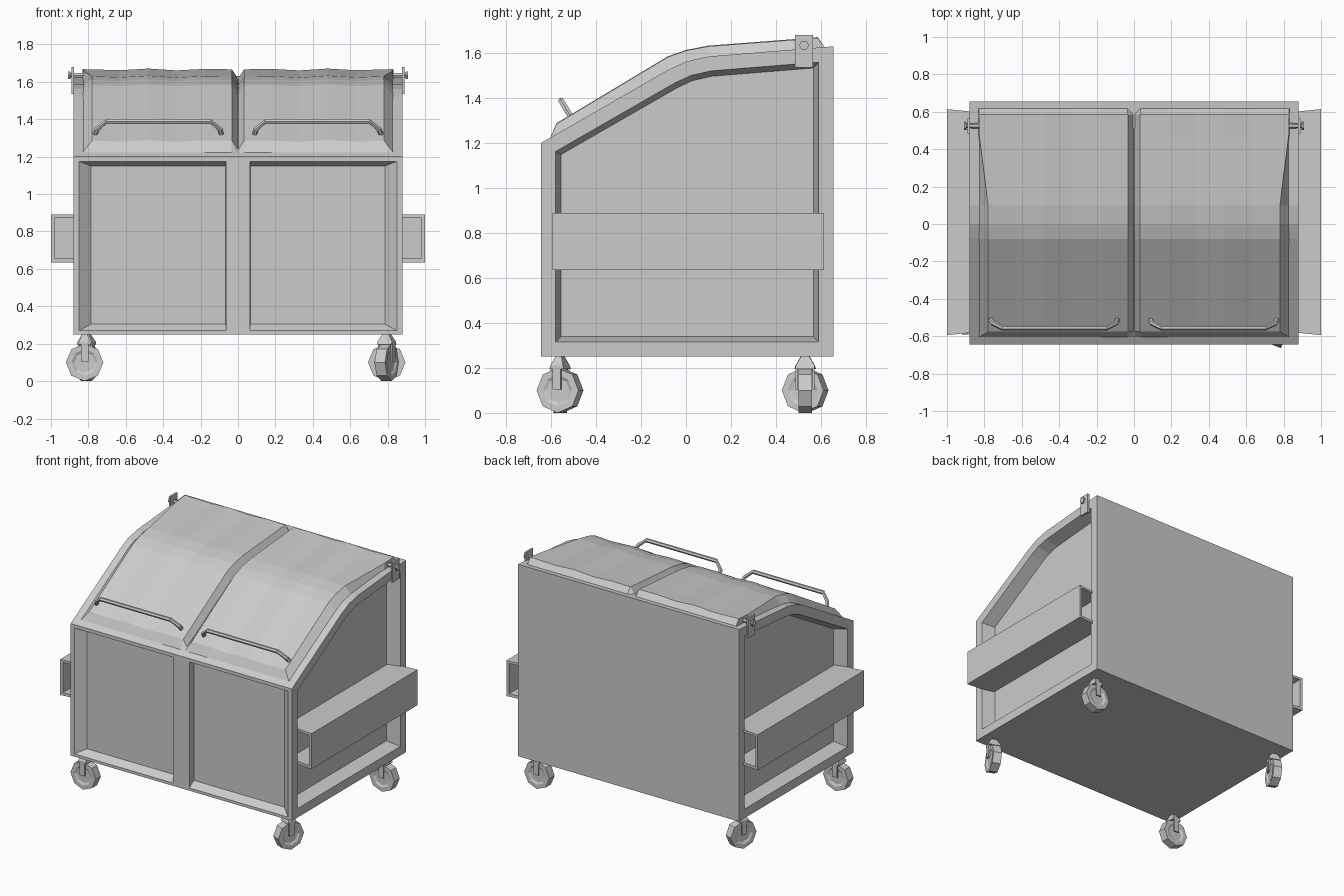
import bpy, bmesh
from math import cos, sin, pi, atan2
from mathutils import Vector, Matrix

if "Cube" in bpy.data.objects:
    bpy.data.objects.remove(bpy.data.objects["Cube"])


def finish(bm, name, matrix=None):
    bmesh.ops.recalc_face_normals(bm, faces=bm.faces)
    me = bpy.data.meshes.new(name)
    bm.to_mesh(me)
    bm.free()
    ob = bpy.data.objects.new(name, me)
    bpy.context.collection.objects.link(ob)
    if matrix:
        ob.matrix_world = matrix
    return ob


def skin(bm, rings, caps=True, loop=False):
    """Join successive closed rings of points with quads."""
    vs = [[bm.verts.new(p) for p in r] for r in rings]
    n = len(vs[0])
    pairs = list(zip(vs, vs[1:])) + ([(vs[-1], vs[0])] if loop else [])
    for a, b in pairs:
        for i in range(n):
            bm.faces.new((a[i], a[(i + 1) % n], b[(i + 1) % n], b[i]))
    if caps and not loop:
        bm.faces.new(vs[0])
        bm.faces.new(vs[-1])


def box(bm, lo, hi):
    rect = lambda z: [(lo[0], lo[1], z), (hi[0], lo[1], z), (hi[0], hi[1], z), (lo[0], hi[1], z)]
    skin(bm, [rect(lo[2]), rect(hi[2])])


def circle(r, x, n):
    return [(x, r * cos(2 * pi * i / n), r * sin(2 * pi * i / n)) for i in range(n)]


# Body: side profile extruded across, with recessed panels
profile = [(-0.645, 0.25), (0.655, 0.25), (0.655, 1.63), (0.1, 1.585),
           (0.0, 1.562), (-0.08, 1.525), (-0.645, 1.2)]
bm = bmesh.new()
skin(bm, [[(x, y, z) for y, z in profile] for x in (-0.88, 0, 0.88)])
bmesh.ops.recalc_face_normals(bm, faces=bm.faces)
bm.normal_update()
sides = [f for f in bm.faces if abs(f.normal.x) > 0.9]
fronts = [f for f in bm.faces if f.normal.y < -0.9]
bmesh.ops.inset_individual(bm, faces=sides, thickness=0.065, use_even_offset=True)
bmesh.ops.inset_individual(bm, faces=sides, thickness=0.024, depth=-0.095, use_even_offset=True)
for limits in ((0.064, 0.85, 0.27, 1.175, -0.645), (0.066, 0.785, 0.305, 1.15, -0.595)):
    bmesh.ops.inset_individual(bm, faces=fronts, thickness=0.02)
    for f in fronts:
        c = f.calc_center_median()
        s = 1 if c.x > 0 else -1
        for v in f.verts:
            far = abs(v.co.x) > abs(c.x)
            high = v.co.z > c.z
            v.co = (s * limits[1 if far else 0], limits[4], limits[3 if high else 2])
finish(bm, "container_body")

# Lids: (y, rim z, top z, outer edge of raised part)
rows = [(-0.575, 1.235, 1.285, 0.78), (-0.08, 1.52, 1.582, 0.78), (0.0, 1.556, 1.61, 0.78),
        (0.1, 1.58, 1.629, 0.78), (0.48, 1.61, 1.658, 0.828), (0.585, 1.618, 1.667, 0.83)]
ripple = [0, 0.002, -0.006, 0.004, -0.005, 0.001]
for s, side in ((-1, "left"), (1, "right")):
    bm = bmesh.new()
    grid = []
    flat = lambda y, z: [(s * x, y, z) for x in (0, 0.035, 0.18, 0.33, 0.48, 0.63, 0.83, 0.832)]
    grid.append(flat(-0.605, 1.222))
    for y, rim, top, w in rows:
        xs = [0.033, 0.18, 0.33, 0.48, 0.63, w]
        grid.append([(0, y, rim)] + [(s * x, y, top + d) for x, d in zip(xs, ripple)]
                    + [(s * 0.832, y, rim)])
    grid.append(flat(0.618, 1.625))
    vs = [[bm.verts.new(p) for p in r] for r in grid]
    for a, b in zip(vs, vs[1:]):
        for i in range(7):
            bm.faces.new((a[i], a[i + 1], b[i + 1], b[i]))
        bm.faces.new((a[0], a[-1], b[-1], b[0]))
    finish(bm, side + "_lid")

# Lid handles
path = [(0.09, -0.513, 1.32), (0.095, -0.529, 1.345), (0.145, -0.555, 1.388),
        (0.705, -0.555, 1.388), (0.755, -0.529, 1.345), (0.765, -0.513, 1.32)]
for s, side in ((-1, "left"), (1, "right")):
    pts = [Vector((s * x, y, z)) for x, y, z in path]
    up = Vector((0, 0.86, 0.5))
    rings = []
    for i, p in enumerate(pts):
        t = (pts[min(i + 1, len(pts) - 1)] - pts[max(i - 1, 0)]).normalized()
        u = t.cross(up).normalized()
        w = t.cross(u)
        rings.append([p + 0.014 * (u * cos(k * pi / 3) + w * sin(k * pi / 3)) for k in range(6)])
    bm = bmesh.new()
    skin(bm, rings)
    finish(bm, side + "_lid_handle")

for s, side in ((-1, "left"), (1, "right")):
    # Hollow lifting pocket with slightly slanted ends and a blocked middle
    def rect(e, x0, x1, z0, z1):
        y = lambda x: e * (0.598 + 0.1 * (x - 0.94)) + 0.01
        return [(s * x, y(x), z) for x, z in ((x0, z0), (x1, z0), (x1, z1), (x0, z1))]
    outer, inner = (0.79, 1.0, 0.635, 0.89), (0.81, 0.98, 0.655, 0.873)
    bm = bmesh.new()
    skin(bm, [rect(-1, *outer), rect(1, *outer), rect(1, *inner), rect(-1, *inner)], loop=True)
    a, b = sorted((s * 0.8, s * 0.985))
    box(bm, (a, -0.01, 0.65), (b, 0.01, 0.88))
    finish(bm, side + "_lift_pocket")

    # Hinge bracket and bolt
    bm = bmesh.new()
    a, b = sorted((s * 0.876, s * 0.89))
    box(bm, (a, 0.485, 1.535), (b, 0.565, 1.68))
    finish(bm, side + "_hinge_plate")
    bm = bmesh.new()
    skin(bm, [circle(r, s * x, 6) for x, r in
              ((0.82, 0.015), (0.895, 0.012), (0.897, 0.022), (0.91, 0.022))])
    finish(bm, side + "_hinge_bolt", Matrix.Translation((0, 0.525, 1.635)))

# Swivel casters: position and axle direction
casters = {"front_left": (-0.82, -0.56, 0.0, -1.0), "front_right": (0.795, -0.56, 1.0, -0.4),
           "back_left": (-0.81, 0.53, -1.0, 0.4), "back_right": (0.795, 0.53, 0.0, 1.0)}
for name, (x, y, dx, dy) in casters.items():
    m = Matrix.Translation((x, y, 0)) @ Matrix.Rotation(atan2(dy, dx), 4, 'Z')
    bm = bmesh.new()
    skin(bm, [circle(r, d, 8) for d, r in ((-0.022, 0.055), (-0.03, 0.07), (-0.03, 0.1),
                                           (0.03, 0.1), (0.03, 0.07), (0.022, 0.055))])
    bmesh.ops.translate(bm, verts=bm.verts, vec=(0, 0, 0.1))
    finish(bm, name + "_wheel", m)
    bm = bmesh.new()
    for s in (-1, 1):
        a, b = sorted((s * 0.032, s * 0.042))
        box(bm, (a, -0.02, 0.105), (b, 0.02, 0.21))
    # fork crown tapering up to the body
    ring = lambda hx, hy, z: [(-hx, -hy, z), (hx, -hy, z), (hx, hy, z), (-hx, hy, z)]
    skin(bm, [ring(0.042, 0.035, 0.195), ring(0.042, 0.03, 0.21), ring(0.018, 0.014, 0.252)])
    finish(bm, name + "_fork", m)
